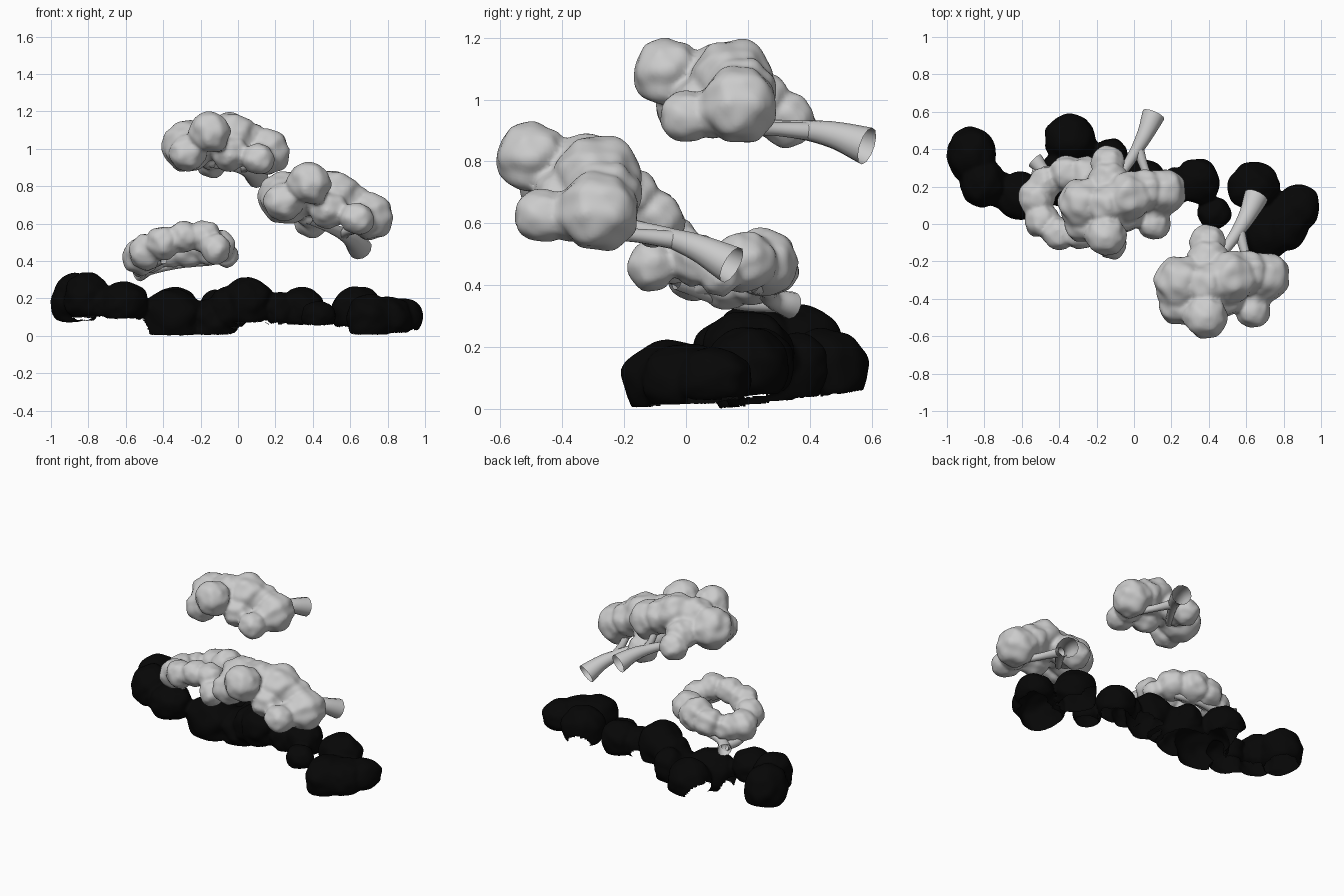
import bpy, bmesh, math
from mathutils import Vector, Matrix, noise

cube = bpy.data.objects.get("Cube")
if cube:
    bpy.data.objects.remove(cube)


def material(name, value):
    m = bpy.data.materials.new(name)
    m.use_nodes = True
    colour = (value, value, value, 1)
    m.diffuse_color = colour
    m.node_tree.nodes["Principled BSDF"].inputs["Base Color"].default_value = colour
    return m


GREY = material("pale grey", 0.6)
BLACK = material("soot black", 0.002)


def add_lobe(bm, centre, radii, bump, floor=None):
    """Lumpy ellipsoid; with a floor function it becomes a steep-sided dome."""
    centre = Vector(centre)
    for v in bmesh.ops.create_icosphere(bm, subdivisions=4, radius=1)["verts"]:
        d = v.co.normalized()
        scale = 1 + bump * noise.noise(d * 1.9 + centre * 9)
        if floor and d.z < 0:
            wall = max(math.hypot(d.x, d.y), 0.05) ** -0.6
            d.x, d.y = d.x * wall, d.y * wall
        v.co = centre + Vector(d[i] * radii[i] * scale for i in range(3))
        if floor:
            v.co.z = max(v.co.z, floor(v.co.y))


def fuse(name, bm, mat, voxel, smooth):
    """Merge overlapping lobes into one skin."""
    mesh = bpy.data.meshes.new(name)
    bm.to_mesh(mesh)
    bm.free()
    ob = bpy.data.objects.new(name, mesh)
    bpy.context.collection.objects.link(ob)
    rm = ob.modifiers.new("fuse", "REMESH")
    rm.mode = "VOXEL"
    rm.voxel_size = voxel
    sm = ob.modifiers.new("soften", "SMOOTH")
    sm.iterations = smooth
    dg = bpy.context.evaluated_depsgraph_get()
    baked = bpy.data.meshes.new_from_object(ob.evaluated_get(dg))
    ob.modifiers.clear()
    ob.data = baked
    baked.name = name
    baked.materials.clear()
    baked.materials.append(mat)
    for p in baked.polygons:
        p.use_smooth = True
        p.material_index = 0
    return ob


def foliage(name, balls):
    bm = bmesh.new()
    for x, y, z, r in balls:
        add_lobe(bm, (x, y, z), (r, r, r), 0.14)
    return fuse(name, bm, GREY, 0.011, 5)


def stem(name, paths):
    """Open tapering tubes."""
    cu = bpy.data.curves.new(name, "CURVE")
    cu.dimensions = "3D"
    cu.bevel_depth = 1.0
    cu.bevel_resolution = 4
    cu.resolution_u = 6
    for path in paths:
        sp = cu.splines.new("BEZIER")
        sp.bezier_points.add(len(path) - 1)
        for bp, (x, y, z, r) in zip(sp.bezier_points, path):
            bp.co = (x, y, z)
            bp.radius = r
            bp.handle_left_type = bp.handle_right_type = "AUTO"
    cu.materials.append(GREY)
    ob = bpy.data.objects.new(name, cu)
    bpy.context.collection.objects.link(ob)
    return ob


# Upper foliage clump and its forked stem
upper = [
    foliage("upper_foliage", [
        (-.15, -.06, 1.09, .11), (-.27, .11, 1.015, .135), (-.03, .15, 1.065, .13),
        (.155, .17, .985, .122), (.11, .0, .945, .085), (-.14, .33, .935, .088),
        (-.15, .1, 1.06, .12), (-.27, .0, .98, .1), (-.14, .24, .99, .1),
        (-.04, .06, .98, .1), (.12, .08, .955, .08), (.06, .18, 1.03, .11)]),
    stem("upper_stem", [
        [(.105, .585, .85, .062), (.06, .48, .885, .044), (.01, .39, .9, .032),
         (-.06, .28, .91, .024), (-.14, .17, .92, .022)],
        [(.02, .41, .897, .03), (.06, .29, .905, .022), (.11, .18, .91, .022)]]),
]

# Front foliage clump: a tilted, slightly larger copy of the upper one
pivot = Vector((-.05, .13, 1.0))
tilt = (Matrix.Translation(pivot + Vector((.535, -.44, -.31)))
        @ Matrix.Rotation(math.radians(-4), 4, "Z")
        @ Matrix.Rotation(math.radians(8), 4, "Y")
        @ Matrix.Rotation(math.radians(-6), 4, "X")
        @ Matrix.Diagonal((1.07, 1.07, 1.02, 1))
        @ Matrix.Translation(-pivot))
for src, name in zip(upper, ("front_foliage", "front_stem")):
    copy = src.copy()
    copy.name = name
    copy.matrix_world = tilt
    bpy.context.collection.objects.link(copy)

# Lower foliage: a ring of lobes around an open middle
foliage("ring_foliage", [
    (-.52, .14, .425, .1), (-.49, .02, .45, .095), (-.4, -.05, .495, .09),
    (-.29, -.05, .53, .085), (-.18, -.04, .53, .088), (-.12, -.11, .465, .08),
    (-.1, .03, .485, .085), (-.06, .11, .43, .065), (-.15, .19, .475, .1),
    (-.26, .25, .472, .11), (-.47, .22, .425, .09), (-.36, .27, .455, .095)])
stem("ring_stem", [
    [(-.53, .34, .335, .045), (-.47, .28, .355, .03), (-.32, .26, .385, .026), (-.15, .21, .4, .025)],
    [(-.51, .31, .34, .03), (-.53, .16, .35, .028), (-.4, -.03, .41, .025)]])

# Rock chain: lobe centre, radii, floor height at its middle
rocks = [
    ((-.87, .37, .21), (.13, .15, .135), .095), ((-.81, .22, .23), (.12, .13, .125), .095),
    ((-.61, .15, .2), (.13, .13, .105), .1), ((-.71, .18, .19), (.08, .1, .08), .11),
    ((-.34, .45, .15), (.14, .14, .125), .055), ((-.35, .24, .12), (.17, .155, .145), .03),
    ((-.14, .28, .1), (.14, .16, .12), .035), ((-.12, .36, .16), (.09, .1, .1), .07),
    ((.05, .2, .2), (.135, .15, .13), .09), ((-.05, .23, .17), (.11, .13, .11), .06),
    ((.34, .23, .17), (.12, .12, .105), .065),
    ((.22, .2, .16), (.09, .1, .09), .07), ((.43, .06, .13), (.09, .085, .07), .07),
    ((.64, .2, .16), (.14, .13, .12), .055), ((.88, .09, .125), (.115, .125, .09), .038),
    ((.8, .0, .12), (.13, .15, .105), .03), ((.71, -.04, .115), (.13, .165, .12), .025),
]
bm = bmesh.new()
for centre, radii, low in rocks:
    slope = 0.14 if centre[0] < 0 else 0.05
    add_lobe(bm, centre, radii, 0.1,
             lambda y, c=centre[1], h=low, s=slope: max(0.004, h + s * (y - c)))
ledge = fuse("rock_ledge", bm, BLACK, 0.011, 2)

# Hollow underside, with rounded notches along the back edge
notches = [((.6, .31, .06), .075), ((.16, .3, .08), .06), ((-.44, .48, .07), .1),
           ((-.5, .24, .04), .09), ((-.56, .16, .07), .06)]
bm = bmesh.new()
bm.from_mesh(ledge.data)
bm.normal_update()


def is_open(f):
    c = f.calc_center_median()
    under = f.normal.z < -0.85 and c.z < 0.14
    return under or any((c - Vector(p)).length < r for p, r in notches)


bmesh.ops.delete(bm, geom=[f for f in bm.faces if is_open(f)], context="FACES")
low = min(v.co.z for v in bm.verts)
for v in bm.verts:
    v.co.z -= low
bm.to_mesh(ledge.data)
bm.free()
